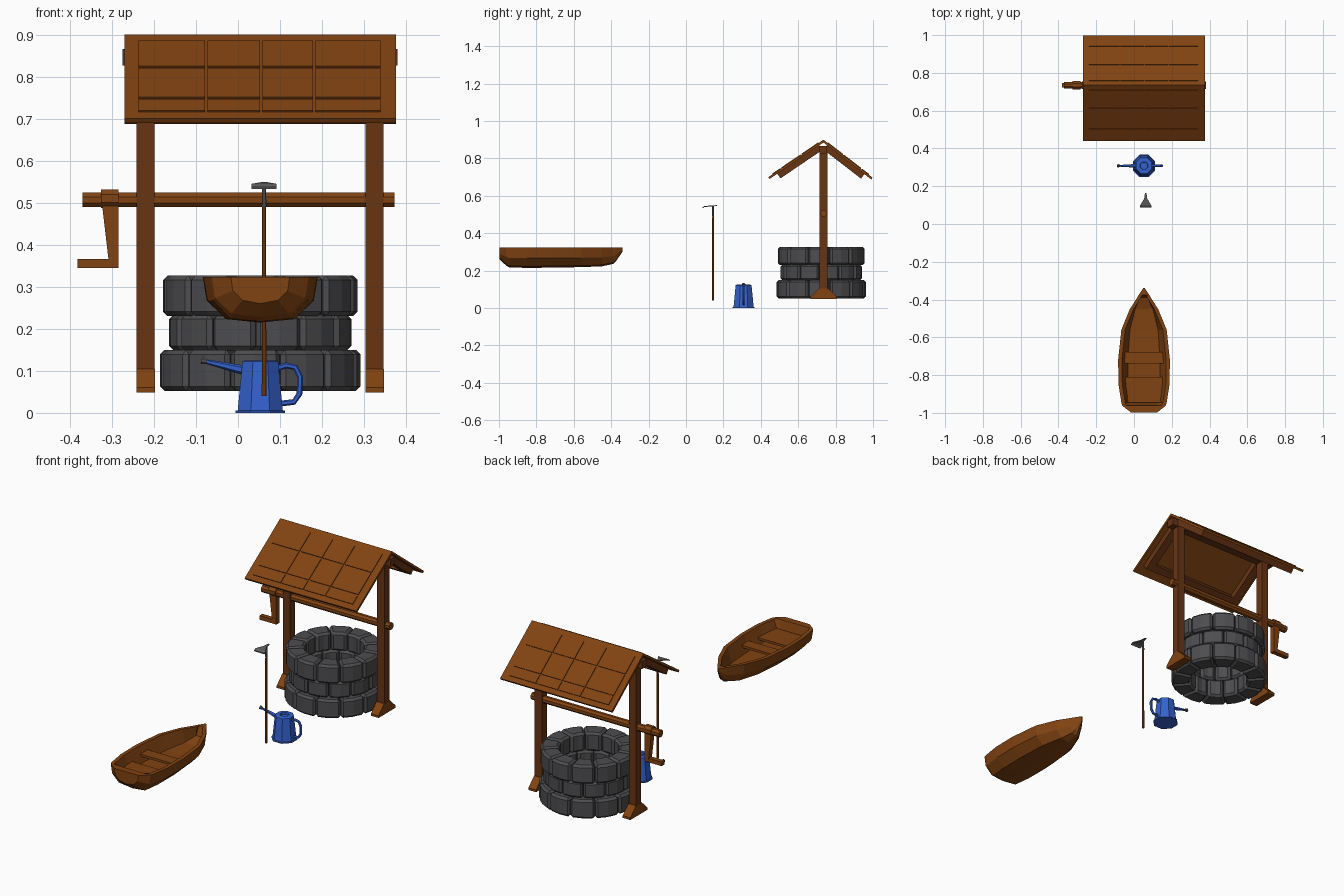
import bpy, bmesh, math
from mathutils import Vector

if "Cube" in bpy.data.objects:
    bpy.data.objects.remove(bpy.data.objects["Cube"])


def material(name, rgb):
    m = bpy.data.materials.new(name)
    m.diffuse_color = (*rgb, 1)
    m.use_nodes = True
    m.node_tree.nodes["Principled BSDF"].inputs["Base Color"].default_value = m.diffuse_color
    return m


WOOD = material("wood", (0.22, 0.056, 0.006))
DARK = material("dark_wood", (0.14, 0.035, 0.007))
BLUE = material("blue_paint", (0.035, 0.12, 0.62))
STONE = material("stone", (0.075, 0.075, 0.08))
METAL = material("metal", (0.11, 0.11, 0.115))


def make(name, verts, faces, mat, bevel=0):
    me = bpy.data.meshes.new(name)
    me.from_pydata([tuple(v) for v in verts], [], faces)
    bm = bmesh.new()
    bm.from_mesh(me)
    bmesh.ops.recalc_face_normals(bm, faces=bm.faces)
    bm.to_mesh(me)
    bm.free()
    me.materials.append(mat)
    ob = bpy.data.objects.new(name, me)
    bpy.context.collection.objects.link(ob)
    if bevel:
        b = ob.modifiers.new("bevel", 'BEVEL')
        b.width, b.segments = bevel, 1
    return ob


def loft(name, rings, mat, bevel=0):
    n = len(rings[0])
    verts = [v for r in rings for v in r]
    faces = [(i * n + j, i * n + (j + 1) % n, (i + 1) * n + (j + 1) % n, (i + 1) * n + j)
             for i in range(len(rings) - 1) for j in range(n)]
    faces += [tuple(range(n)), tuple(range(len(verts) - n, len(verts)))]
    return make(name, verts, faces, mat, bevel)


def box(name, x0, x1, y0, y1, z0, z1, mat):
    return loft(name, [[(x0, y0, z), (x1, y0, z), (x1, y1, z), (x0, y1, z)] for z in (z0, z1)], mat)


def tube(name, path, radii, sides, mat):
    path = [Vector(p) for p in path]
    rings = []
    for i, p in enumerate(path):
        t = (path[min(i + 1, len(path) - 1)] - path[max(i - 1, 0)]).normalized()
        u = Vector((0, 1, 0))
        v = t.cross(u).normalized()
        rings.append([p + radii[i] * (u * math.cos(a) + v * math.sin(a))
                      for a in [2 * math.pi * (k + .5) / sides for k in range(sides)]])
    return loft(name, rings, mat)


CX, WY, PY = 0.053, 0.723, 0.735

# Well stones: three rings of bevelled wedges, middle ring staggered
N = 12
for c, (z0, z1, r) in enumerate([(.052, .15, .239), (.148, .234, .218), (.23, .327, .232)]):
    for k in range(N):
        a0 = 2 * math.pi * (k + .5 * (c % 2) + .4) / N
        angs = [a0 + f * 2 * math.pi / N for f in (0.01, .5, .99)]
        prof = [(r, a) for a in angs] + [(.142, a) for a in reversed(angs)]
        loft(f"well_stone_{c}_{k}", [[(CX + q * math.cos(a), WY + q * math.sin(a), z) for q, a in prof]
                                     for z in (z0, z1)], STONE, .011)

# Posts with flared feet
for side, x0, x1 in [("left", -.241, -.199), ("right", .304, .346)]:
    box(side + "_post", x0, x1, PY - .021, PY + .021, .05, .865, DARK)
    foot = [(-.07, .048), (.07, .048), (.07, .06), (.024, .105), (-.024, .105), (-.07, .06)]
    loft(side + "_foot", [[(x, PY + y, z) for y, z in foot] for x in (x0 - .001, x1 + .001)], WOOD)

# Roof: boards, raised shingles, rafters and eave beams per slope
for side, ye, ze in [("front", .44, .70), ("back", .998, .697)]:
    top = Vector((0, PY, .9))
    d = Vector((0, ye - PY, ze - .9))
    n = Vector((0, -d.z, d.y)).normalized()
    if n.z < 0:
        n = -n

    def slab(name, x0, x1, s0, s1, h0, h1, mat):
        rect = [top + d * s + n * h for s, h in ((s0, h0), (s1, h0), (s1, h1), (s0, h1))]
        loft(name, [[p + Vector((x, 0, 0)) for p in rect] for x in (x0, x1)], mat)

    slab(side + "_roof_boards", -.27, .376, 0, 1, -.012, 0, WOOD)
    cols, rows = [-.24, -.075, .055, .182, .342], [.075, .4, .77, .93]
    for i in range(4):
        for j in range(3):
            slab(f"{side}_shingle_{i}_{j}", cols[i] + .003, cols[i + 1] - .003,
                 rows[j] + .01, rows[j + 1] - .01, -.002, .004, WOOD)
    for i, x in enumerate((-.241, .304)):
        slab(f"{side}_rafter_{i}", x, x + .042, .1, .86, -.042, -.011, DARK)
    slab(side + "_eave_beam", -.2, .305, .76, .86, -.042, -.011, DARK)
box("ridge_beam", -.275, .38, PY - .02, PY + .02, .827, .866, DARK)

# Axle and crank
tube("axle", [(-.37, PY, .507), (.372, PY, .507)], [.019, .019], 8, WOOD)
tube("crank_hub", [(-.326, PY, .51), (-.284, PY, .51)], [.024, .024], 8, WOOD)
arm = [(-.324, .5), (-.284, .5), (-.284, .346), (-.306, .346)]
loft("crank_arm", [[(x, PY + y, z) for x, z in arm] for y in (-.014, .014)], WOOD)
box("crank_handle", -.382, -.284, PY - .012, PY + .012, .345, .366, WOOD)

# Watering can
KY = .308


def octagon(r, z):
    return [(CX + r * math.cos(a), KY + r * math.sin(a), z)
            for a in [math.pi * (k + .5) / 4 for k in range(8)]]


loft("can_body", [octagon(.064, 0), octagon(.064, .005), octagon(.058, .006), octagon(.046, .122),
                  octagon(.04, .125), octagon(.022, .125), octagon(.02, .115)], BLUE)
tube("can_spout", [(.02, KY, .1), (-.08, KY, .123)], [.012, .005], 6, BLUE)
tube("can_rose", [(-.074, KY, .122), (-.087, KY, .125)], [.006, .010], 8, METAL)
tube("can_handle", [(.09, KY, .105), (.115, KY, .113), (.137, KY, .108), (.148, KY, .085),
                    (.146, KY, .045), (.133, KY, .026), (.1, KY, .022)], [.007] * 7, 6, BLUE)

# Hoe: pole, ferrule and blade
HX, HY = .062, .145
tube("hoe_pole", [(HX, HY, .04), (HX, HY, .5)], [.006, .005], 8, WOOD)
tube("hoe_ferrule", [(HX, HY, .49), (HX, HY, .546)], [.006, .005], 8, METAL)
blade = [(.004, .165, .55), (.008, .135, .549), (.03, .098, .545), (.03, .088, .538)]
rings = [[(HX - w, y, z), (HX + w, y, z), (HX + w, y, z - .005), (HX - w, y, z - .005)]
         for w, y, z in blade]
loft("hoe_blade", rings, METAL)

# Boat hull: stations of y, half width, keel height, floor height
ZT = .323
stations = [(-.997, .07, .26, ZT), (-.962, .115, .228, ZT), (-.945, .12, .217, .25),
            (-.85, .135, .215, .25), (-.72, .137, .216, .25), (-.56, .12, .219, .25),
            (-.45, .075, .223, .255), (-.39, .036, .236, .275), (-.375, .028, .25, ZT),
            (-.34, .004, .30, ZT)]
rings = []
for y, w, zb, zf in stations:
    wi = max(w - .02, .3 * w)
    half = [(w, ZT), (.93 * w, zb + .48 * (ZT - zb)), (.6 * w, zb + .008)]
    inner = [(-wi, ZT), (-.62 * w, zf), (.62 * w, zf), (wi, ZT)]
    sec = half + [(0, zb)] + [(-x, z) for x, z in reversed(half)] + inner
    rings.append([(CX + x, y, z) for x, z in sec])
loft("boat_hull", rings, WOOD)
box("boat_seat", CX - .113, CX + .113, -.738, -.677, .278, .29, WOOD)
box("boat_stern_seat", CX - .1, CX + .1, -.945, -.81, .268, .28, WOOD)
